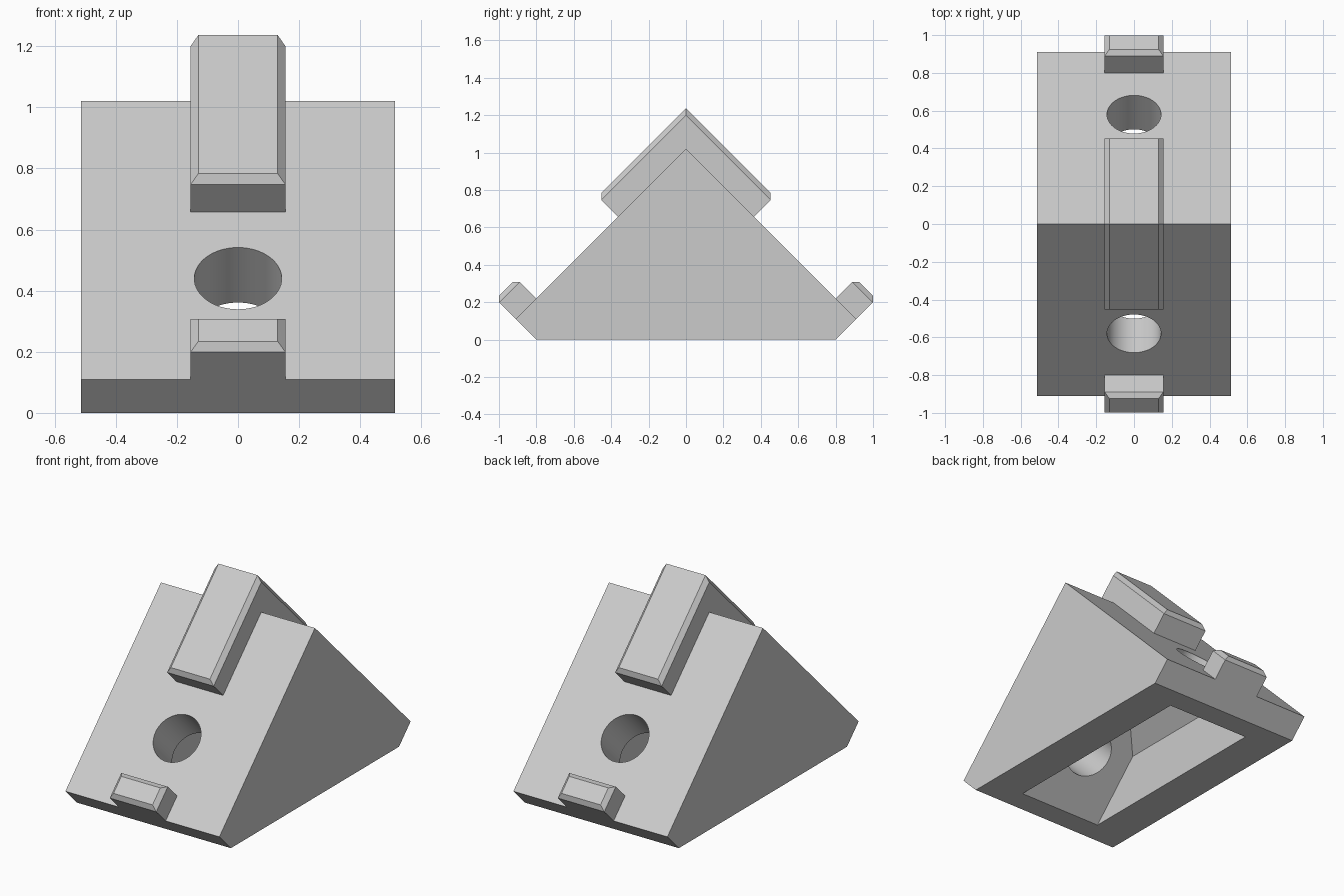
import bpy, bmesh, math
from mathutils import Vector, Matrix

cube = bpy.data.objects.get("Cube")
if cube:
    bpy.data.objects.remove(cube, do_unlink=True)

grey = bpy.data.materials.new("light grey plastic")
grey.use_nodes = True
COLOUR = (0.6, 0.6, 0.6, 1)
grey.diffuse_color = COLOUR
grey.node_tree.nodes["Principled BSDF"].inputs["Base Color"].default_value = COLOUR


def finish(bm, name):
    """Turn a bmesh into a grey object."""
    bmesh.ops.recalc_face_normals(bm, faces=bm.faces)
    mesh = bpy.data.meshes.new(name)
    bm.to_mesh(mesh)
    bm.free()
    mesh.materials.append(grey)
    obj = bpy.data.objects.new(name, mesh)
    bpy.context.collection.objects.link(obj)
    return obj


def hull(name, points):
    """Convex solid around the points, with flat regions merged."""
    bm = bmesh.new()
    for p in points:
        bm.verts.new(p)
    res = bmesh.ops.convex_hull(bm, input=bm.verts)
    loose = {g for g in res["geom_interior"] + res["geom_unused"]
             if isinstance(g, bmesh.types.BMVert)}
    bmesh.ops.delete(bm, geom=list(loose), context="VERTS")
    bmesh.ops.dissolve_limit(bm, angle_limit=0.01, verts=bm.verts, edges=bm.edges)
    return finish(bm, name)


def sections(*pairs):
    """Mirror each (half width, yz outline) pair across x."""
    return [(s * w, y, z) for w, outline in pairs for s in (-1, 1) for y, z in outline]


def both(outline):
    """Mirror a yz outline across y."""
    return [(s * y, z) for s in (-1, 1) for y, z in outline]


# Wedge body
body = hull("wedge_body", sections((0.513, both([(0.8, 0), (0.91, 0.11), (0, 1.02)]))))

# Hollow underside: 45 degree end walls and a hipped roof
cutters = [hull("cavity_cutter", sections(
    (0.28, both([(0.68, -0.02), (0.345, 0.315)])),
    (0, both([(0.065, 0.595)]))))]

# Screw holes square to each slope
for side, label in ((-1, "front"), (1, "back")):
    normal = Vector((0, side, 1)).normalized()
    centre = Vector((0, side * 0.58, 0.44)) - normal * 0.12
    turn = Vector((0, 0, 1)).rotation_difference(normal).to_matrix().to_4x4()
    bm = bmesh.new()
    bmesh.ops.create_cone(bm, cap_ends=True, segments=64, radius1=0.143, radius2=0.143,
                          depth=0.4, matrix=Matrix.Translation(centre) @ turn)
    cutters.append(finish(bm, label + "_hole_cutter"))

bpy.context.view_layer.objects.active = body
body.select_set(True)
for cutter in cutters:
    mod = body.modifiers.new(cutter.name, "BOOLEAN")
    mod.operation = "DIFFERENCE"
    mod.solver = "EXACT"
    mod.object = cutter
    bpy.ops.object.modifier_apply(modifier=mod.name)
for cutter in cutters:
    bpy.data.objects.remove(cutter, do_unlink=True)
bpy.ops.object.shade_smooth_by_angle(angle=math.radians(30))

# Chamfered tongue over the ridge
hull("ridge_tongue", sections(
    (0.13, both([(0, 1.236), (0.453, 0.783)])),
    (0.155, both([(0, 1.2), (0.453, 0.747), (0.363, 0.657)]))))

# Chamfered locating tabs at the foot of each slope
for side, label in ((-1, "front"), (1, "back")):
    top = [(side * y, z) for y, z in ((0.925, 0.308), (0.999, 0.234))]
    base = [(side * y, z) for y, z in ((0.889, 0.308), (0.999, 0.199), (0.91, 0.11), (0.8, 0.22))]
    hull(label + "_locating_tab", sections((0.13, top), (0.155, base)))
